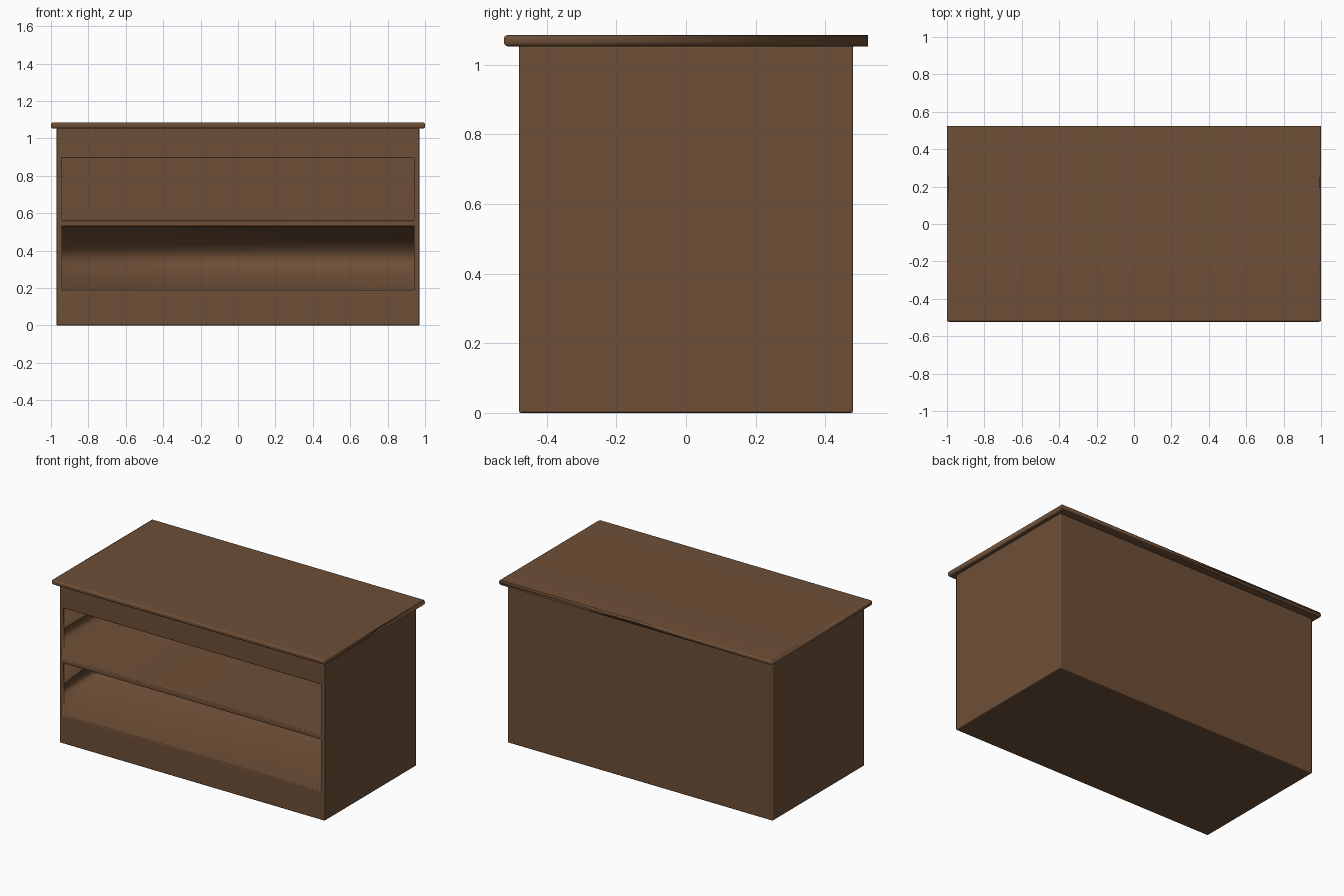
import bpy, bmesh, math

if "Cube" in bpy.data.objects:
    bpy.data.objects.remove(bpy.data.objects["Cube"])

wood = bpy.data.materials.new("brown_wood")
wood.diffuse_color = (0.155, 0.078, 0.038, 1)
wood.use_nodes = True
wood.node_tree.nodes["Principled BSDF"].inputs["Base Color"].default_value = wood.diffuse_color


def finish(bm, name):
    """Turn a bmesh into a smooth object with hardened flat faces."""
    for f in bm.faces:
        f.smooth = True
    me = bpy.data.meshes.new(name)
    bm.to_mesh(me)
    bm.free()
    me.materials.append(wood)
    ob = bpy.data.objects.new(name, me)
    bpy.context.collection.objects.link(ob)
    mod = ob.modifiers.new("weighted_normals", 'WEIGHTED_NORMAL')
    mod.keep_sharp = True
    return ob


# Cabinet body: front frame grid with two deep shelf openings
X = [-0.97, -0.94, 0.94, 0.97]
Z = [0.0, 0.19, 0.53, 0.56, 0.895, 1.055]
FRONT, BACK, INNER = -0.48, 0.48, 0.45
bm = bmesh.new()
grid = [[bm.verts.new((x, FRONT, z)) for x in X] for z in Z]
for r in range(5):
    for c in range(3):
        q = [grid[r][c], grid[r][c + 1], grid[r + 1][c + 1], grid[r + 1][c]]
        if c == 1 and r in (1, 3):
            # shelf opening walls and back panel
            d = [bm.verts.new((v.co.x, INNER, v.co.z)) for v in q]
            for i in range(4):
                j = (i + 1) % 4
                bm.faces.new((q[i], q[j], d[j], d[i]))
            panel = bm.faces.new(d)
            if r == 3:
                for e in panel.edges:
                    e.smooth = False
        else:
            bm.faces.new(q)

# outer sides and back of the body
bl, br, tr, tl = [bm.verts.new((x, BACK, z)) for x, z in
                  ((X[0], 0), (X[3], 0), (X[3], Z[5]), (X[0], Z[5]))]
bm.faces.new((bl, br, tr, tl))
bm.faces.new(grid[0] + [br, bl])
bm.faces.new(grid[5] + [tr, tl])
bm.faces.new([row[0] for row in grid] + [tl, bl])
bm.faces.new([row[3] for row in grid] + [tr, br])
bmesh.ops.recalc_face_normals(bm, faces=bm.faces)

# soften the outer edges and the rims of the openings
rim = [e for e in bm.edges if e.calc_face_angle(0) > 0.5
       and not any(abs(v.co.y - INNER) < 1e-4 for v in e.verts)]
bmesh.ops.bevel(bm, geom=rim, offset=0.006, segments=2, profile=0.5,
                affect='EDGES', clamp_overlap=True)
finish(bm, "cabinet_body")

# Overhanging top with rounded front and side edges
bm = bmesh.new()
bmesh.ops.create_cube(bm, size=1)
for v in bm.verts:
    v.co = (v.co.x * 2.0, v.co.y * 1.046, 1.069 + v.co.z * 0.032)
edges = [e for e in bm.edges
         if not all(v.co.y > 0 for v in e.verts)]
bmesh.ops.bevel(bm, geom=edges, offset=0.011, segments=3, profile=0.5,
                affect='EDGES', clamp_overlap=True)
finish(bm, "cabinet_top")
